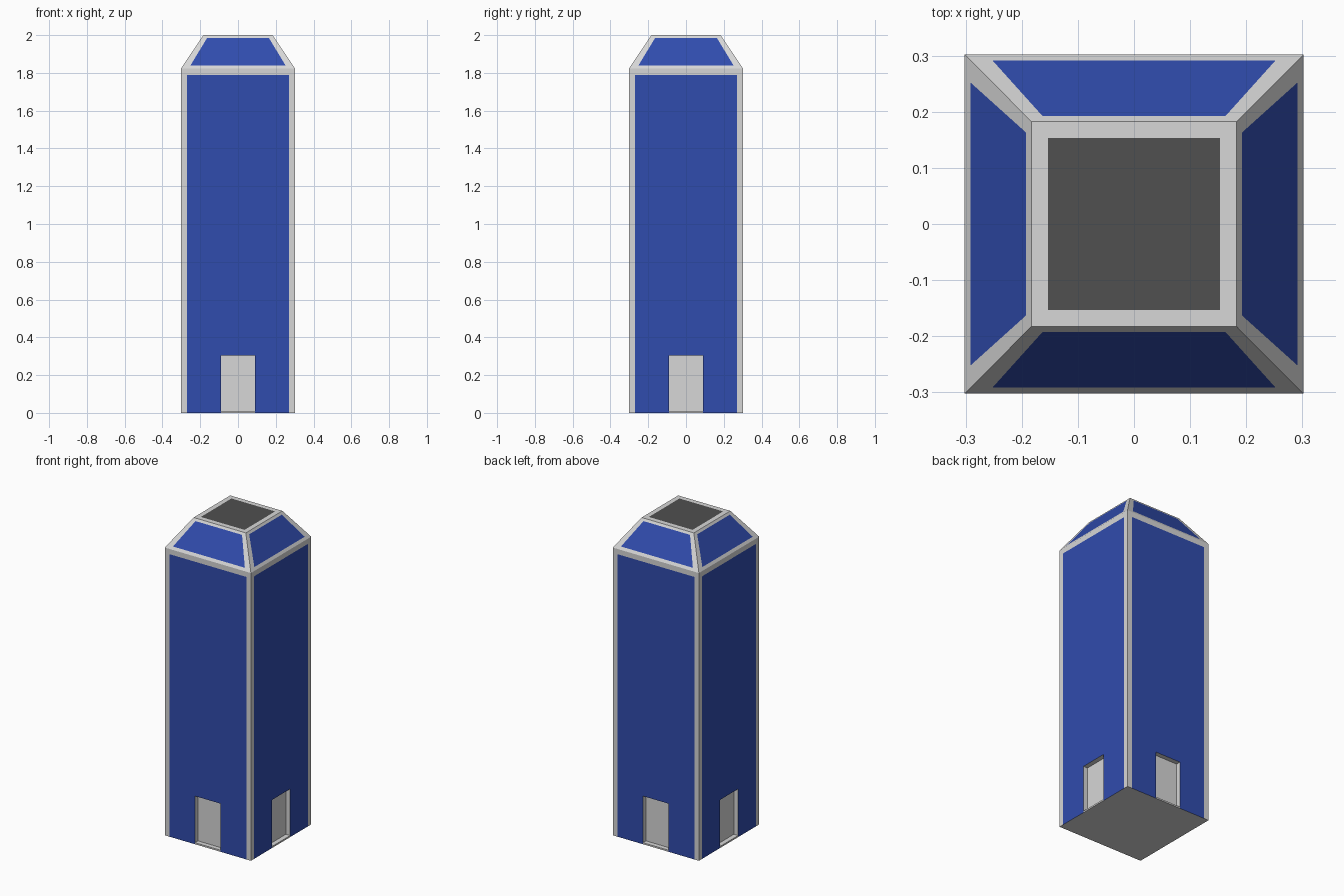
import bpy, bmesh
from mathutils import Matrix, Vector
from math import pi

if "Cube" in bpy.data.objects:
    bpy.data.objects.remove(bpy.data.objects["Cube"])


def material(name, rgb):
    m = bpy.data.materials.new(name)
    m.diffuse_color = (*rgb, 1)
    m.use_nodes = True
    m.node_tree.nodes["Principled BSDF"].inputs["Base Color"].default_value = m.diffuse_color
    return m


MATS = [material("light grey", (0.68, 0.68, 0.68)),
        material("blue", (0.030, 0.072, 0.42)),
        material("dark grey", (0.08, 0.08, 0.08))]
GREY, BLUE, DARK = 0, 1, 2
W, EAVE, TOP, CAP = 0.302, 1.823, 2.0, 0.183     # half width, heights, half cap
PANEL, PANEL_TOP = 0.27, 1.79                    # blue wall panel
DOOR, SILL, LINTEL, DEPTH = 0.09, 0.01, 0.305, 0.03


def quad(bm, pts, mat, turn=0):
    rot = Matrix.Rotation(turn * pi / 2, 3, 'Z')
    f = bm.faces.new([bm.verts.new(rot @ Vector(p)) for p in pts])
    f.material_index = mat


def ring(bm, outer, inner, mat, turn=0):
    for i in range(4):
        j = (i + 1) % 4
        quad(bm, (outer[i], outer[j], inner[j], inner[i]), mat, turn)


def finish(bm, name):
    bmesh.ops.remove_doubles(bm, verts=bm.verts, dist=0.0001)
    me = bpy.data.meshes.new(name)
    for m in MATS:
        me.materials.append(m)
    bm.to_mesh(me)
    bm.free()
    ob = bpy.data.objects.new(name, me)
    bpy.context.collection.objects.link(ob)


def square(h, z):
    return [(-h, -h, z), (h, -h, z), (h, h, z), (-h, h, z)]


def upright(u, z0, z1, y):
    return [(-u, y, z0), (u, y, z0), (u, y, z1), (-u, y, z1)]


# tower body: framed blue walls with a recessed doorway on every side
bm = bmesh.new()
us = (-W, -PANEL, -DOOR, DOOR, PANEL, W)
zs = (0, SILL, LINTEL, PANEL_TOP, EAVE)
for t in range(4):
    for i in range(5):
        for k in range(4):
            if i == 2 and k == 1:
                continue
            grey = i in (0, 4) or k == 3 or (i == 2 and k == 0)
            a, b, c, d = us[i], us[i + 1], zs[k], zs[k + 1]
            quad(bm, ((a, -W, c), (b, -W, c), (b, -W, d), (a, -W, d)),
                 GREY if grey else BLUE, t)
    door = upright(DOOR, SILL, LINTEL, -W + DEPTH)
    ring(bm, upright(DOOR, SILL, LINTEL, -W), door, GREY, t)
    quad(bm, door, GREY, t)
quad(bm, square(W, 0)[::-1], GREY)
finish(bm, "tower_body")

# sloped roof: a framed blue trapezoid on every side
bm = bmesh.new()


def slope(u, z):
    return (u, -W + (W - CAP) * (z - EAVE) / (TOP - EAVE), z)


for t in range(4):
    outer = [slope(-W, EAVE), slope(W, EAVE), slope(CAP, TOP), slope(-CAP, TOP)]
    inner = [slope(-0.252, 1.839), slope(0.252, 1.839),
             slope(0.163, 1.986), slope(-0.163, 1.986)]
    ring(bm, outer, inner, GREY, t)
    quad(bm, inner, BLUE, t)
# flat cap with a dark centre
ring(bm, square(CAP, TOP), square(0.153, TOP), GREY)
quad(bm, square(0.153, TOP), DARK)
finish(bm, "sloped_roof")
